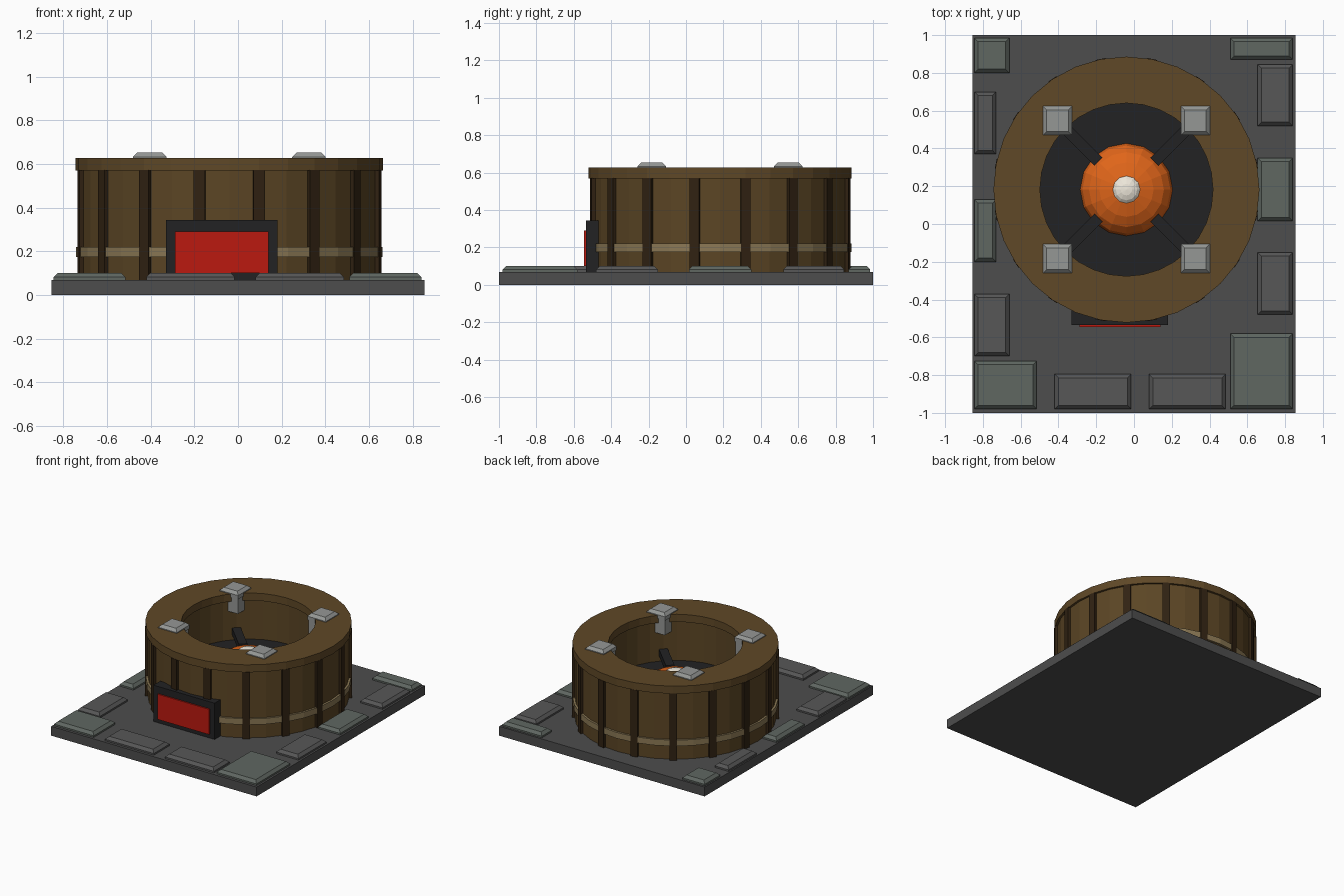
import bpy, bmesh, math
from mathutils import Matrix, Vector

if "Cube" in bpy.data.objects:
    bpy.data.objects.remove(bpy.data.objects["Cube"])

CX, CY = -0.04, 0.182          # drum axis


def mat(name, r, g, b):
    m = bpy.data.materials.new(name)
    m.diffuse_color = (r, g, b, 1)
    m.use_nodes = True
    m.node_tree.nodes["Principled BSDF"].inputs["Base Color"].default_value = m.diffuse_color
    return m


STONE = mat("dark_stone", 0.075, 0.075, 0.075)
SLATE = mat("slate", 0.095, 0.095, 0.095)
MOSS = mat("green_slate", 0.115, 0.135, 0.12)
PALE = mat("pale_stone", 0.30, 0.31, 0.30)
WOOD = mat("wood", 0.105, 0.06, 0.018)
RIM = mat("rim_wood", 0.115, 0.065, 0.02)
DARK = mat("dark_wood", 0.03, 0.016, 0.006)
TAN = mat("tan_band", 0.26, 0.19, 0.09)
IRON = mat("iron", 0.016, 0.016, 0.017)
RED = mat("red", 0.50, 0.01, 0.005)
ORANGE = mat("orange", 0.74, 0.13, 0.01)
WHITE = mat("white", 0.85, 0.80, 0.70)


def finish(bm, name, material):
    bmesh.ops.recalc_face_normals(bm, faces=bm.faces)
    me = bpy.data.meshes.new(name)
    bm.to_mesh(me)
    bm.free()
    me.materials.append(material)
    ob = bpy.data.objects.new(name, me)
    bpy.context.collection.objects.link(ob)
    return ob


def box(name, x0, x1, y0, y1, z0, z1, material, chamfer=0.0):
    """Box whose top edge may be chamfered."""
    bm = bmesh.new()
    centre = Vector(((x0 + x1) / 2, (y0 + y1) / 2, (z0 + z1) / 2))
    size = Matrix.Diagonal((x1 - x0, y1 - y0, z1 - z0, 1))
    bmesh.ops.create_cube(bm, size=1, matrix=Matrix.Translation(centre) @ size)
    if chamfer:
        edges = [e for e in bm.edges if all(v.co.z > z1 - 1e-4 for v in e.verts)]
        bmesh.ops.bevel(bm, geom=edges, offset=chamfer, segments=1, affect='EDGES')
    return finish(bm, name, material)


def ring(name, profile, material, n=32):
    """Closed (radius, z) profile turned about the drum axis."""
    bm = bmesh.new()
    loops = []
    for i in range(n):
        a = math.tau * i / n
        loops.append([bm.verts.new((CX + r * math.cos(a), CY + r * math.sin(a), z))
                      for r, z in profile])
    k = len(profile)
    for i in range(n):
        p, q = loops[i], loops[(i + 1) % n]
        for j in range(k):
            bm.faces.new((p[j], q[j], q[(j + 1) % k], p[(j + 1) % k]))
    return finish(bm, name, material)


def tube(name, r0, r1, z0, z1, material):
    return ring(name, [(r0, z0), (r1, z0), (r1, z1), (r0, z1)], material)


def ball(name, r, z, height, segs, rings, material):
    bm = bmesh.new()
    bmesh.ops.create_uvsphere(bm, u_segments=segs, v_segments=rings, radius=1,
                              matrix=Matrix.Translation((CX, CY, z))
                              @ Matrix.Diagonal((r, r, height, 1)))
    return finish(bm, name, material)


def radial_box(name, angle, r0, r1, width, z0, z1, material):
    ob = box(name, r0, r1, -width / 2, width / 2, z0, z1, material)
    ob.data.transform(Matrix.Translation((CX, CY, 0)) @ Matrix.Rotation(angle, 4, 'Z'))
    return ob


# base slab and edge tiles
box("base_slab", -0.855, 0.855, -1, 1, 0, 0.07, STONE)
tiles = [
    (-0.845, -0.66, 0.80, 0.985, MOSS), (-0.845, -0.73, 0.37, 0.70, SLATE),
    (-0.845, -0.73, -0.20, 0.13, MOSS), (-0.845, -0.66, -0.70, -0.37, SLATE),
    (-0.845, -0.515, -0.98, -0.725, MOSS), (-0.42, -0.015, -0.98, -0.795, SLATE),
    (0.08, 0.485, -0.98, -0.795, SLATE), (0.51, 0.84, -0.98, -0.58, MOSS),
    (0.655, 0.84, -0.48, -0.15, SLATE), (0.655, 0.84, 0.015, 0.35, MOSS),
    (0.655, 0.84, 0.52, 0.845, SLATE), (0.51, 0.84, 0.87, 0.985, MOSS),
]
for i, (x0, x1, y0, y1, m) in enumerate(tiles):
    box(f"tile_{i + 1}", x0, x1, y0, y1, 0.03, 0.102, m, 0.02)

# drum wall, band, rim and ribs
tube("drum_wall", 0.48, 0.688, 0.07, 0.575, WOOD)
tube("drum_band", 0.66, 0.703, 0.175, 0.22, TAN)
tube("drum_rim", 0.458, 0.704, 0.57, 0.627, RIM)
for i in range(16):
    radial_box(f"rib_{i + 1}", math.tau * (i + 0.5) / 16, 0.65, 0.705, 0.052,
               0.07, 0.572, DARK)

# inner floor with glowing dome and tip
bm = bmesh.new()
bmesh.ops.create_cone(bm, cap_ends=True, segments=32, radius1=0.485, radius2=0.485,
                      depth=0.20, matrix=Matrix.Translation((CX, CY, 0.17)))
finish(bm, "inner_floor", IRON)
ball("orange_dome", 0.245, 0.27, 0.14, 16, 10, ORANGE)
ball("white_tip", 0.08, 0.385, 0.045, 12, 8, WHITE)

# four arms, posts and caps
for i, (sx, sy) in enumerate([(1, 1), (-1, 1), (-1, -1), (1, -1)]):
    radial_box(f"arm_{i + 1}", math.radians(45 + 90 * i), 0.21, 0.49, 0.06,
               0.31, 0.36, IRON)
    x, y = CX + sx * 0.365, CY + sy * 0.365
    box(f"post_{i + 1}", x - 0.07, x + 0.07, y - 0.07, y + 0.07, 0.49, 0.61, PALE)
    box(f"post_cap_{i + 1}", x - 0.077, x + 0.077, y - 0.077, y + 0.077,
        0.605, 0.653, PALE, 0.02)

# front panel
box("panel_frame", -0.33, 0.18, -0.535, -0.455, 0.07, 0.343, IRON)
box("panel_face", -0.288, 0.14, -0.545, -0.50, 0.10, 0.29, RED)
